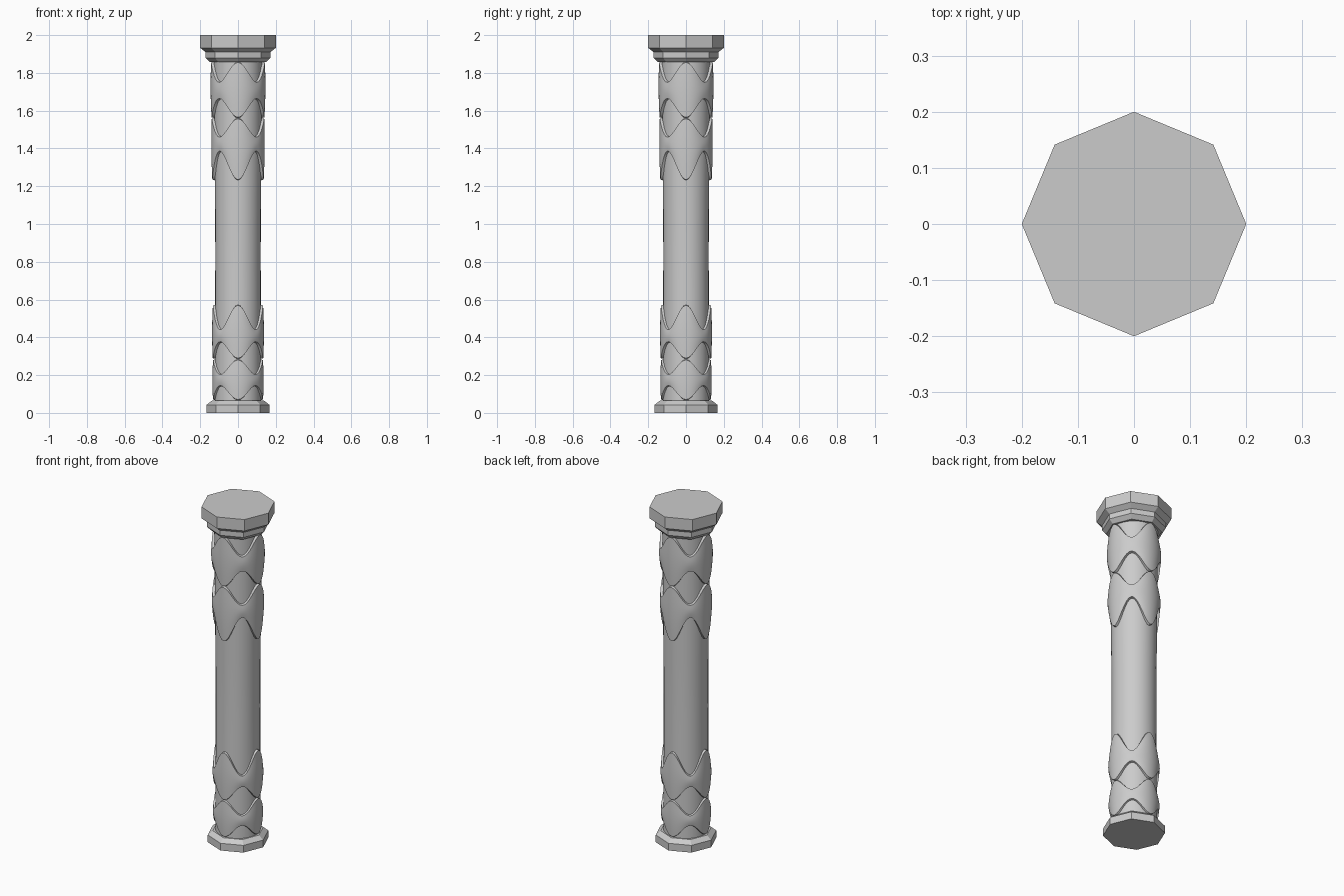
import bpy, bmesh, math

cube = bpy.data.objects.get("Cube")
if cube:
    bpy.data.objects.remove(cube)

stone = bpy.data.materials.new("grey stone")
stone.use_nodes = True
GREY = (0.6, 0.6, 0.6, 1)
stone.diffuse_color = GREY
stone.node_tree.nodes["Principled BSDF"].inputs["Base Color"].default_value = GREY


def skin(name, rings, smooth, caps=False, closed=False):
    """Join rings of points with quads, optionally capping or closing the loop."""
    bm = bmesh.new()
    loops = [[bm.verts.new(p) for p in ring] for ring in rings]
    n = len(loops[0])
    pairs = list(zip(loops, loops[1:]))
    if closed:
        pairs.append((loops[-1], loops[0]))
    for low, high in pairs:
        for i in range(n):
            j = (i + 1) % n
            bm.faces.new((low[i], low[j], high[j], high[i]))
    if caps:
        bm.faces.new(loops[0][::-1])
        bm.faces.new(loops[-1])
    bmesh.ops.recalc_face_normals(bm, faces=bm.faces)
    mesh = bpy.data.meshes.new(name)
    bm.to_mesh(mesh)
    bm.free()
    mesh.materials.append(stone)
    obj = bpy.data.objects.new(name, mesh)
    bpy.context.collection.objects.link(obj)
    if smooth:
        bpy.ops.object.select_all(action="DESELECT")
        obj.select_set(True)
        bpy.context.view_layer.objects.active = obj
        bpy.ops.object.shade_smooth_by_angle(angle=math.radians(35))
    return obj


def lathe(name, profile, sides, smooth=False):
    turn = [2 * math.pi * i / sides for i in range(sides)]
    rings = [[(r * math.cos(a), r * math.sin(a), z) for a in turn] for r, z in profile]
    return skin(name, rings, smooth, caps=True)


def shaft_radius(z):
    # Slight waist at mid height, flaring toward the top
    return 0.12 + 0.009 * max(0, z - 0.9) + 0.003 * max(0, 0.9 - z)


def sleeve(name, bottom, top, thick, sides=64, rows=8):
    """Raised band; bottom and top are (z on the axes, z on the diagonals)."""
    def edge(pair, a):
        return (pair[0] + pair[1]) / 2 + (pair[0] - pair[1]) / 2 * math.cos(4 * a)

    turn = [2 * math.pi * i / sides for i in range(sides)]

    def ring(t, inner):
        pts = []
        for a in turn:
            lo, hi = edge(bottom, a), edge(top, a)
            if inner:
                z, r = lo + (hi - lo) * t, 0
                r = shaft_radius(z) - 0.006
            else:
                lo, hi = lo + 0.005, hi - 0.005
                z = lo + (hi - lo) * t
                r = shaft_radius(z) + thick + 0.004 * math.sin(math.pi * t)
            pts.append((r * math.cos(a), r * math.sin(a), z))
        return pts

    rings = [ring(0, True)]
    rings += [ring(k / rows, False) for k in range(rows + 1)]
    rings += [ring(1, True)]
    return skin(name, rings, True, closed=True)


# Octagonal foot and capital
lathe("base", [(0.166, 0), (0.166, 0.043), (0.138, 0.065)], 8)
lathe("capital_ring", [(0.148, 1.857), (0.171, 1.88), (0.171, 1.915)], 8)
lathe("capital_slab", [(0.171, 1.91), (0.2, 1.932), (0.2, 2.0)], 8)

# Round shaft
heights = [0.05 + 1.82 * k / 12 for k in range(13)]
lathe("shaft", [(shaft_radius(z), z) for z in heights], 32, smooth=True)

# Wavy carved bands, two at each end
sleeve("upper_band_top", (1.56, 1.66), (1.86, 1.755), 0.014)
sleeve("upper_band_bottom", (1.23, 1.382), (1.562, 1.465), 0.013)
sleeve("lower_band_top", (0.285, 0.372), (0.574, 0.445), 0.012)
sleeve("lower_band_bottom", (0.066, 0.14), (0.285, 0.208), 0.01)
